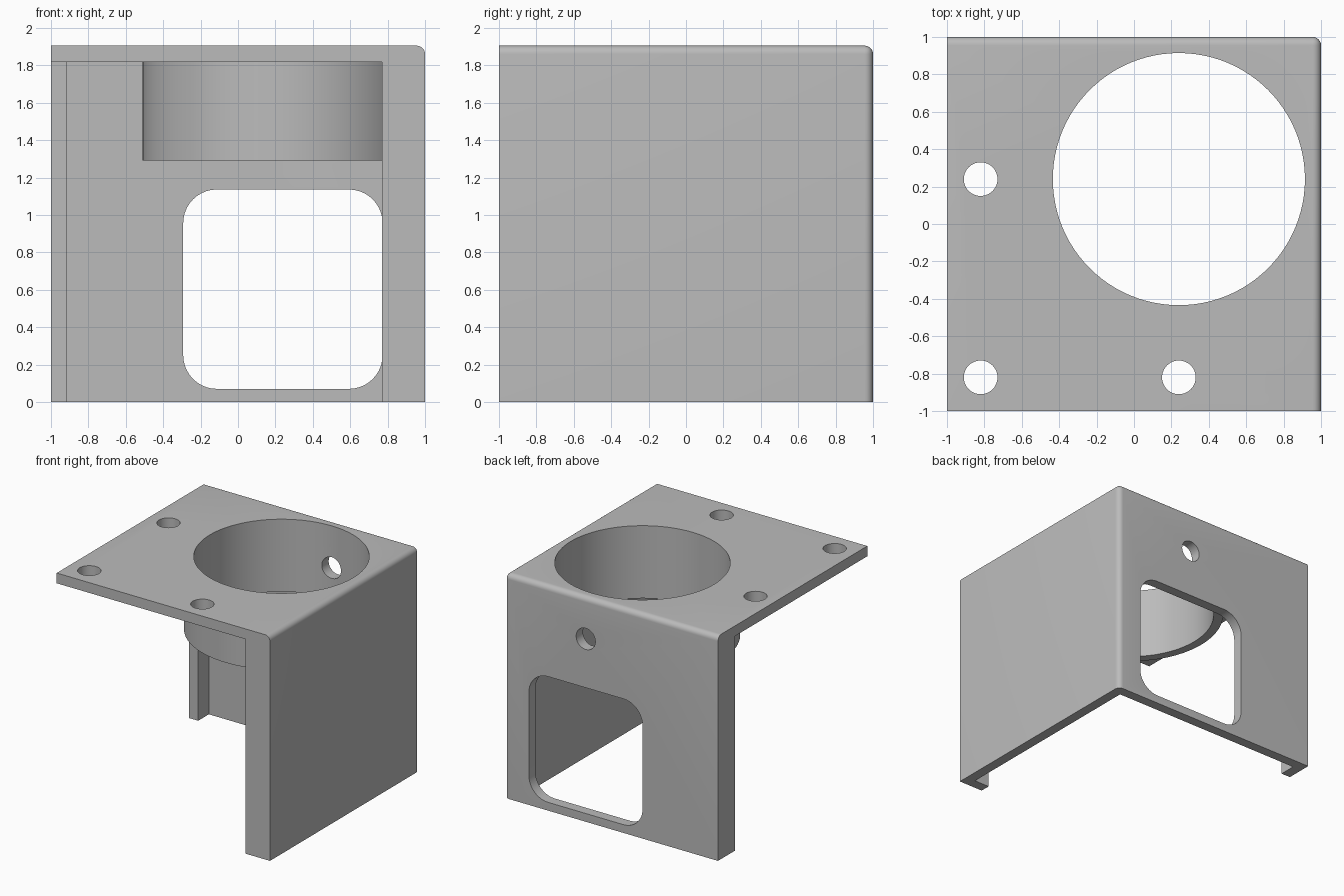
import bpy, bmesh, math
from mathutils import Matrix, Vector

cube = bpy.data.objects.get("Cube")
if cube:
    bpy.data.objects.remove(cube, do_unlink=True)

HEIGHT = 1.905
WALL = 0.087
INNER = 1 - WALL            # inner face of the two walls
LIP = 0.77                  # where the return lips end
CENTRE = 0.24               # axis of the collar and window
TO_BACK = Matrix.Rotation(math.radians(90), 4, 'X')   # local z -> -y

grey = bpy.data.materials.new("plain grey")
grey.use_nodes = True
grey.diffuse_color = (0.5, 0.5, 0.5, 1)
grey.node_tree.nodes["Principled BSDF"].inputs["Base Color"].default_value = (0.5, 0.5, 0.5, 1)


def prism(name, outline, low, high, turn=Matrix()):
    """Extrude a flat outline from low to high, then turn it."""
    bm = bmesh.new()
    face = bm.faces.new([bm.verts.new((x, y, low)) for x, y in outline])
    top = bmesh.ops.extrude_face_region(bm, geom=[face])["geom"]
    bmesh.ops.translate(bm, vec=(0, 0, high - low),
                        verts=[v for v in top if isinstance(v, bmesh.types.BMVert)])
    bmesh.ops.recalc_face_normals(bm, faces=bm.faces)
    bm.transform(turn)
    mesh = bpy.data.meshes.new(name)
    bm.to_mesh(mesh)
    bm.free()
    mesh.materials.append(grey)
    obj = bpy.data.objects.new(name, mesh)
    bpy.context.collection.objects.link(obj)
    return obj


def arc(cx, cy, r, start, sweep, n):
    return [(cx + r * math.cos(start + sweep * i / n),
             cy + r * math.sin(start + sweep * i / n)) for i in range(n + 1)]


def circle(cx, cy, r, n=64):
    return arc(cx, cy, r, 0, math.tau, n)[:-1]


def combine(target, tool, operation='DIFFERENCE'):
    """Apply a boolean and throw the tool away."""
    tool.hide_render = True
    mod = target.modifiers.new(operation, 'BOOLEAN')
    mod.operation, mod.object, mod.solver = operation, tool, 'EXACT'
    bpy.context.view_layer.objects.active = target
    bpy.ops.object.modifier_apply(modifier=mod.name)
    bpy.data.objects.remove(tool, do_unlink=True)


# Solid block with the three edges of the closed corner rounded
bracket = prism("corner_bracket", [(-1, -1), (1, -1), (1, 1), (-1, 1)], 0, HEIGHT)
bm = bmesh.new()
bm.from_mesh(bracket.data)
closed = [lambda p: p.x > 0.99, lambda p: p.y > 0.99, lambda p: p.z > HEIGHT - 0.01]
edges = [e for e in bm.edges
         if sum(all(side(v.co) for v in e.verts) for side in closed) == 2]
bmesh.ops.bevel(bm, geom=edges, offset=0.045, segments=6, profile=0.5, affect='EDGES')
bm.to_mesh(bracket.data)
bm.free()

# Hollow out the inside, leaving a top plate, two walls and a lip on each wall
half = [(LIP, -1.2), (LIP, -INNER), (INNER, -INNER)]
cavity = half + [(INNER, INNER)] + [(y, x) for x, y in reversed(half)] + [(-1.2, -1.2)]
combine(bracket, prism("cavity", cavity, -0.2, HEIGHT - WALL))

# Round collar hanging below the top plate, bored through
combine(bracket, prism("collar", circle(CENTRE, CENTRE, 0.75, 96), 1.29, 1.86), 'UNION')
combine(bracket, prism("bore", circle(CENTRE, CENTRE, 0.674, 96), 1.2, 2.1))

# Screw holes in the top plate
for x, y in [(-0.82, CENTRE), (-0.82, -0.82), (CENTRE, -0.82)]:
    combine(bracket, prism("screw_hole", circle(x, y, 0.09, 40), 1.7, 2.1))

# Side hole through the back wall and collar
combine(bracket, prism("side_hole", circle(CENTRE, 1.55, 0.09, 40), -1.2, -0.6, TO_BACK))

# Window with rounded corners in the back wall
R, HALF, MID = 0.18, 0.533, 0.603
window = []
for k, (sx, sz) in enumerate([(1, 1), (-1, 1), (-1, -1), (1, -1)]):
    window += arc(CENTRE + sx * (HALF - R), MID + sz * (HALF - R), R,
                  k * math.pi / 2, math.pi / 2, 10)
combine(bracket, prism("window", window, -1.2, -0.8, TO_BACK))

# Smooth the curves, keep the edges sharp
bpy.ops.object.select_all(action='DESELECT')
bracket.select_set(True)
bpy.context.view_layer.objects.active = bracket
bpy.ops.object.shade_smooth_by_angle(angle=math.radians(30))
